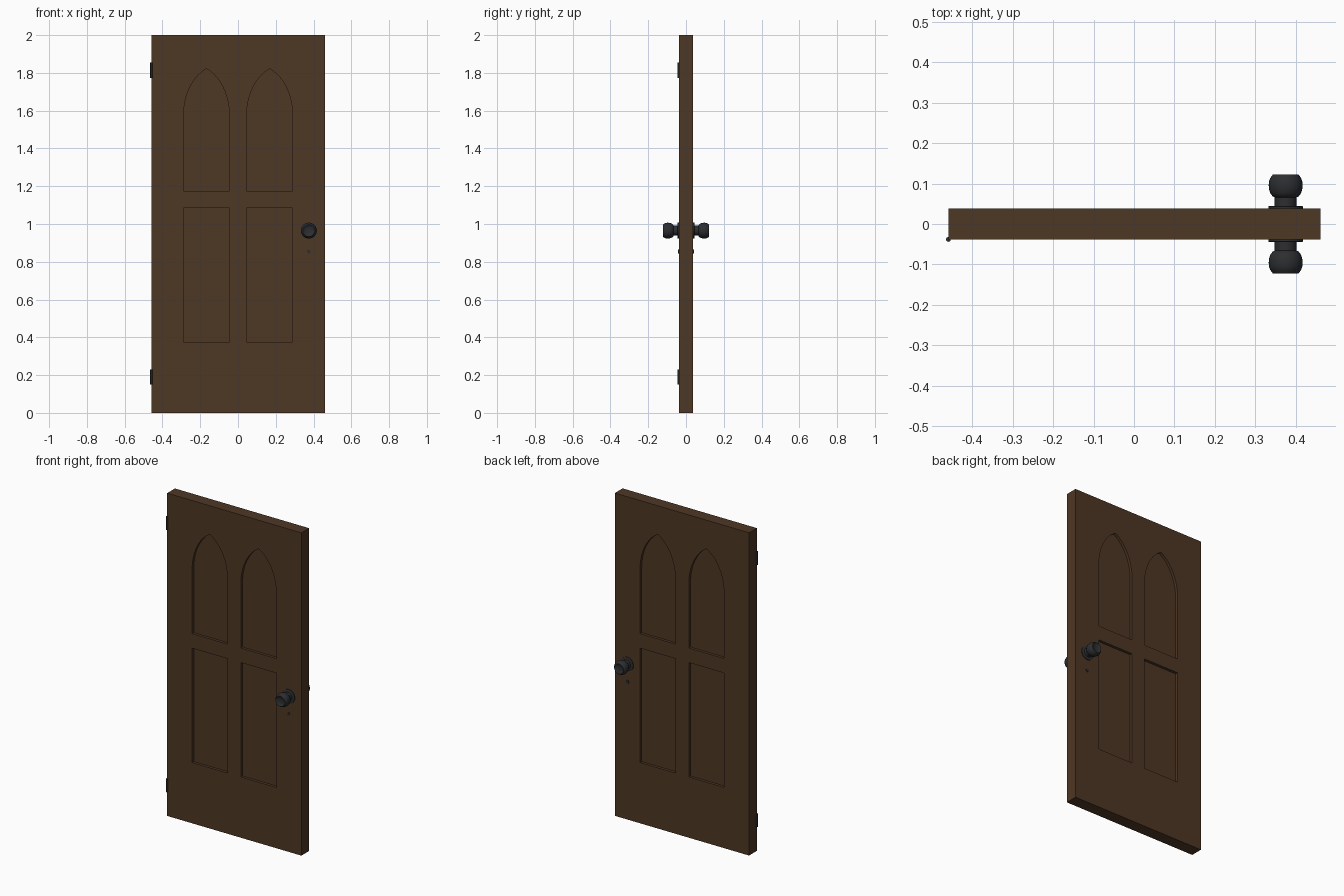
import bpy, bmesh, math
from mathutils import Matrix

if "Cube" in bpy.data.objects:
    bpy.data.objects.remove(bpy.data.objects["Cube"])


def material(name, rgb):
    m = bpy.data.materials.new(name)
    m.diffuse_color = (*rgb, 1)
    m.use_nodes = True
    m.node_tree.nodes["Principled BSDF"].inputs["Base Color"].default_value = m.diffuse_color
    return m


WOOD = material("dark brown wood", (0.076, 0.038, 0.018))
IRON = material("black iron", (0.026, 0.027, 0.029))

HALF_T = 0.038               # half of the door thickness
RECESS = 0.017               # panel depth
KNOB_X, KNOB_Z = 0.375, 0.965


def finish(bm, name, mat):
    bmesh.ops.recalc_face_normals(bm, faces=bm.faces)
    me = bpy.data.meshes.new(name)
    bm.to_mesh(me)
    bm.free()
    me.materials.append(mat)
    ob = bpy.data.objects.new(name, me)
    bpy.context.collection.objects.link(ob)
    return ob


def activate(ob):
    bpy.ops.object.select_all(action='DESELECT')
    ob.select_set(True)
    bpy.context.view_layer.objects.active = ob


def smooth(ob):
    activate(ob)
    bpy.ops.object.shade_smooth_by_angle(angle=math.radians(35))


def prism(bm, outline, y0, y1):
    """Extrude an x-z outline from y0 to y1."""
    f = bm.faces.new([bm.verts.new((x, y0, z)) for x, z in outline])
    ext = bmesh.ops.extrude_face_region(bm, geom=[f])
    for v in ext['geom']:
        if isinstance(v, bmesh.types.BMVert):
            v.co.y = y1


def rectangle(x0, x1, z0, z1):
    return [(x0, z0), (x1, z0), (x1, z1), (x0, z1)]


def pointed_arch(x0, x1, z0, spring, apex, n=10):
    """Gothic outline: two arcs that meet at the apex."""
    w, h = (x1 - x0) / 2, apex - spring
    r = 1.6 * w
    end = math.acos((r - w) / r)
    k = h / (r * math.sin(end))
    arc = [(r - r * math.cos(end * i / n), k * r * math.sin(end * i / n)) for i in range(n + 1)]
    right = [(x1 - a, spring + b) for a, b in arc]
    left = [(x0 + a, spring + b) for a, b in reversed(arc[:-1])]
    return [(x0, z0), (x1, z0)] + right + left


# Door slab
bm = bmesh.new()
prism(bm, rectangle(-0.459, 0.461, 0, 2), -HALF_T, HALF_T)
door = finish(bm, "door_slab", WOOD)

# Recessed panels on both faces: two rectangles below, two arches above
bm = bmesh.new()
for x0, x1 in ((-0.288, -0.046), (0.046, 0.289)):
    for outline in (rectangle(x0, x1, 0.376, 1.085),
                    pointed_arch(x0, x1, 1.175, 1.575, 1.822)):
        for s in (-1, 1):
            prism(bm, outline, s * (HALF_T - RECESS), s * (HALF_T + 0.05))
cutter = finish(bm, "panel_cutter", WOOD)
cutter.hide_render = True
mod = door.modifiers.new("panels", 'BOOLEAN')
mod.operation = 'DIFFERENCE'
mod.solver = 'EXACT'
mod.object = cutter
activate(door)
bpy.ops.object.modifier_apply(modifier=mod.name)
bpy.data.objects.remove(cutter)


def lathe(name, profile, x, z, side, steps=32):
    """Spin a (radius, distance) profile about a y axis at (x, z)."""
    bm = bmesh.new()
    vs = [bm.verts.new((x + r, side * d, z)) for r, d in profile]
    es = [bm.edges.new(p) for p in zip(vs, vs[1:])]
    bmesh.ops.spin(bm, geom=vs + es, cent=(x, 0, z), axis=(0, 1, 0),
                   angle=math.tau, steps=steps)
    bmesh.ops.remove_doubles(bm, verts=bm.verts, dist=1e-5)
    ob = finish(bm, name, IRON)
    smooth(ob)


KNOB = [(0, 0.03), (0.0425, 0.03), (0.0425, 0.0435), (0.040, 0.045), (0.027, 0.045),
        (0.027, 0.066), (0.032, 0.068), (0.038, 0.076), (0.041, 0.086), (0.042, 0.096),
        (0.041, 0.106), (0.038, 0.114), (0.032, 0.122), (0.029, 0.122),
        (0.022, 0.117), (0.012, 0.115), (0, 0.115)]
KEYHOLE = [(0, 0.03), (0.010, 0.03), (0.010, 0.042), (0, 0.042)]

# Knobs and keyholes, front and back
for side, label in ((-1, "front"), (1, "back")):
    lathe(label + "_knob", KNOB, KNOB_X, KNOB_Z, side)
    lathe(label + "_keyhole", KEYHOLE, KNOB_X, 0.854, side, 16)

# Hinge barrels on the front left corner
for z, label in ((0.19, "lower"), (1.815, "upper")):
    bm = bmesh.new()
    bmesh.ops.create_cone(bm, cap_ends=True, segments=16, radius1=0.006, radius2=0.006,
                          depth=0.082, matrix=Matrix.Translation((-0.459, -HALF_T, z)))
    smooth(finish(bm, label + "_hinge", IRON))
